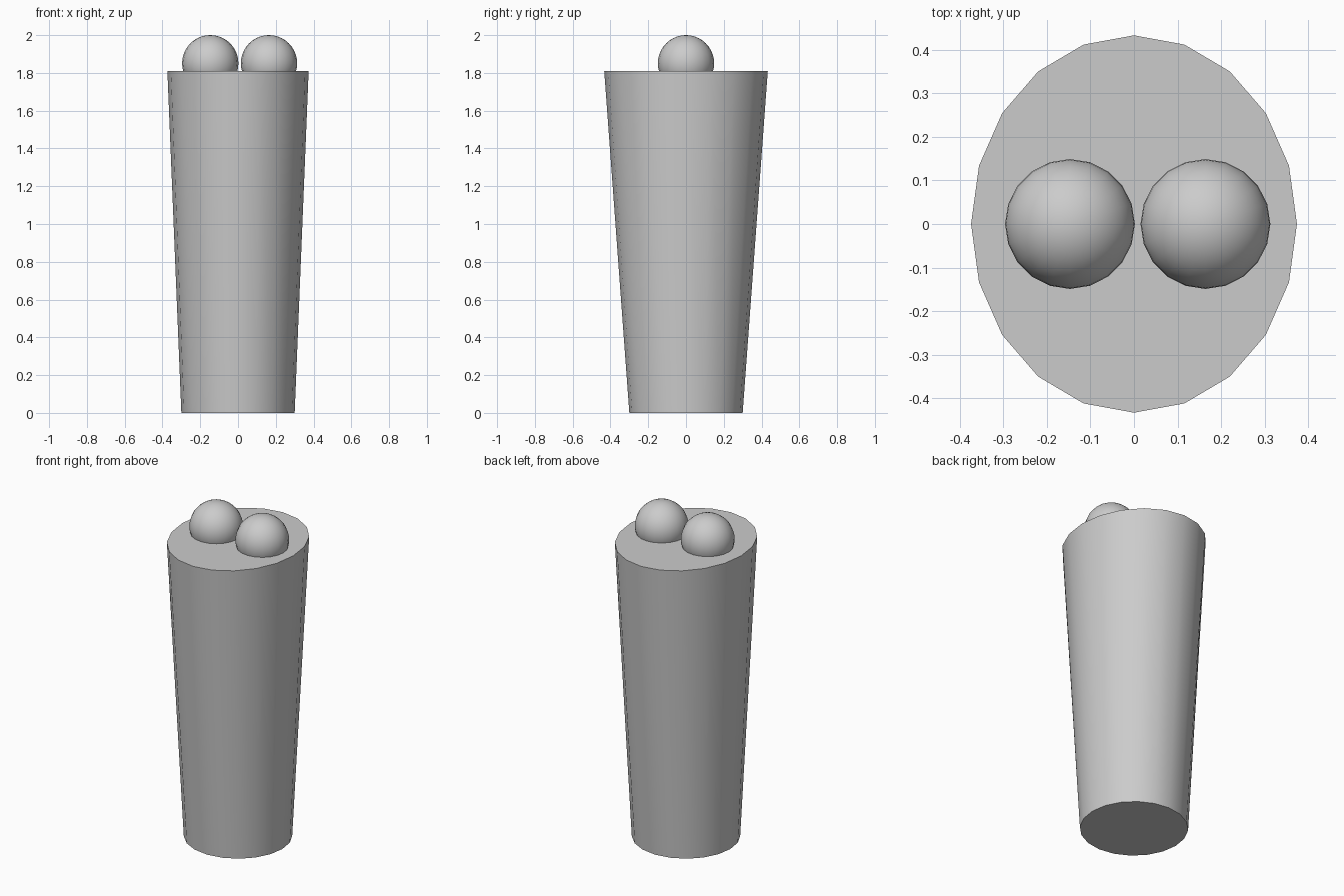
import bpy
import math

cube = bpy.data.objects.get("Cube")
if cube:
    bpy.data.objects.remove(cube, do_unlink=True)

SIDES = 20
HEIGHT = 1.81

# Single plain grey
grey = bpy.data.materials.new("plain_grey")
grey.use_nodes = True
colour = (0.6, 0.6, 0.6, 1.0)
grey.diffuse_color = colour
grey.node_tree.nodes["Principled BSDF"].inputs["Base Color"].default_value = colour


def finish(name):
    """Name, colour and smooth the active object."""
    obj = bpy.context.object
    obj.name = name
    obj.data.materials.append(grey)
    bpy.ops.object.shade_smooth_by_angle(angle=math.radians(35))
    return obj


# Tapered body: round base widening to an oval top
bpy.ops.mesh.primitive_cylinder_add(
    vertices=SIDES, radius=0.3, depth=HEIGHT, location=(0, 0, HEIGHT / 2))
body = finish("tapered_body")
for v in body.data.vertices:
    if v.co.z > 0:
        v.co.x *= 0.374 / 0.3
        v.co.y *= 0.433 / 0.3

# Two balls half sunk into the top
for name, x in (("right_ball", -0.147), ("left_ball", 0.164)):
    bpy.ops.mesh.primitive_uv_sphere_add(
        segments=SIDES, ring_count=SIDES, radius=0.149, location=(x, 0, 1.851))
    finish(name)
